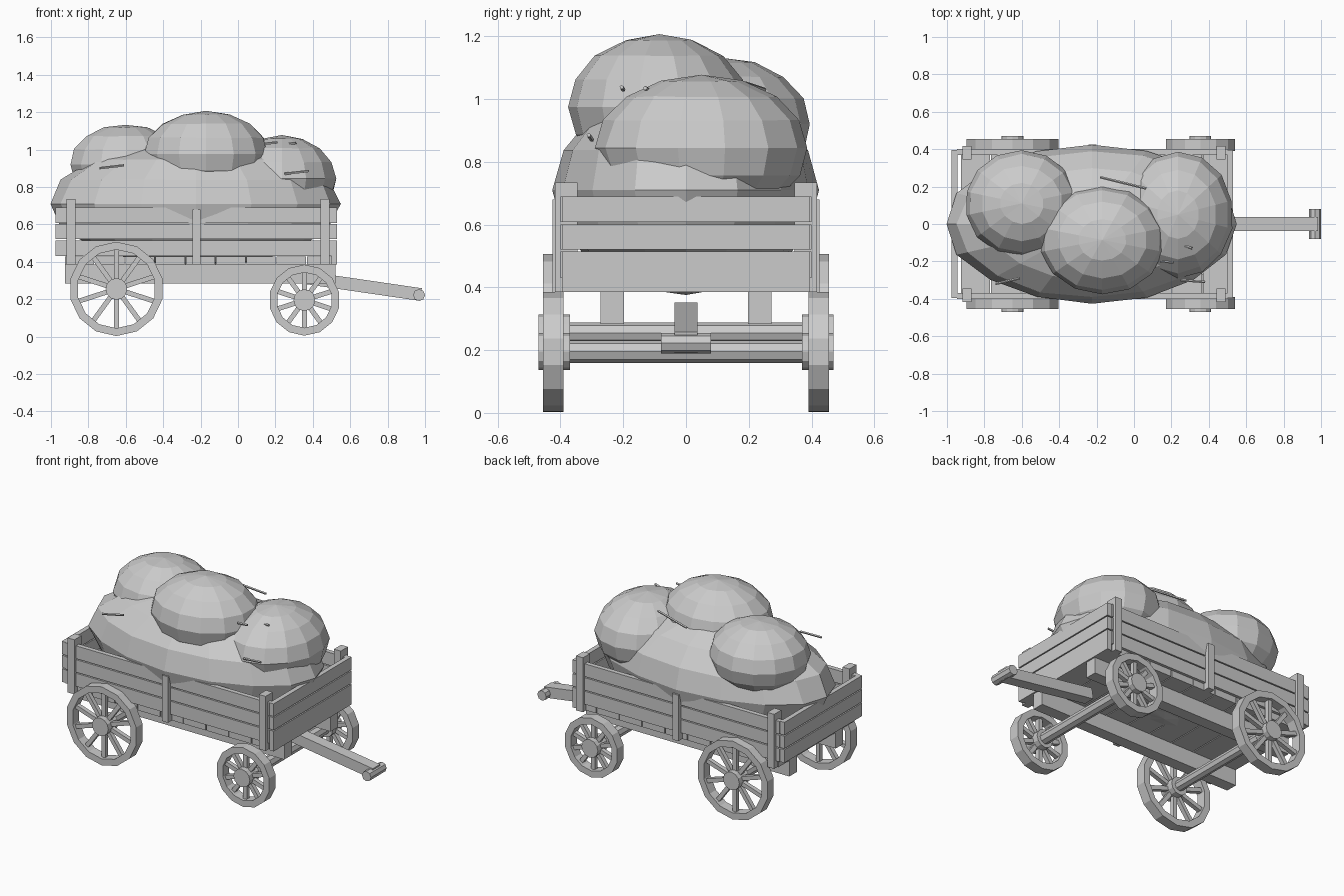
import bpy, bmesh, math, random
from mathutils import Vector, Matrix

if "Cube" in bpy.data.objects:
    bpy.data.objects.remove(bpy.data.objects["Cube"])

random.seed(4)
grey = bpy.data.materials.new("light_grey")
grey.diffuse_color = (0.6, 0.6, 0.6, 1)
grey.use_nodes = True
grey.node_tree.nodes["Principled BSDF"].inputs["Base Color"].default_value = grey.diffuse_color


def finish(name, bm):
    bmesh.ops.recalc_face_normals(bm, faces=bm.faces)
    me = bpy.data.meshes.new(name)
    bm.to_mesh(me)
    bm.free()
    me.materials.append(grey)
    ob = bpy.data.objects.new(name, me)
    bpy.context.collection.objects.link(ob)
    return ob


def add_box(bm, x0, x1, y0, y1, z0, z1, m=Matrix()):
    t = Matrix.Translation(((x0 + x1) / 2, (y0 + y1) / 2, (z0 + z1) / 2))
    s = Matrix.Diagonal((x1 - x0, y1 - y0, z1 - z0, 1))
    bmesh.ops.create_cube(bm, size=1, matrix=m @ t @ s)


def box(name, *dims):
    bm = bmesh.new()
    add_box(bm, *dims)
    return finish(name, bm)


def add_rod(bm, a, b, r, sides):
    a, b = Vector(a), Vector(b)
    d = b - a
    m = Matrix.Translation((a + b) / 2) @ d.to_track_quat('Z', 'Y').to_matrix().to_4x4()
    bmesh.ops.create_cone(bm, cap_ends=True, segments=sides, radius1=r, radius2=r,
                          depth=d.length, matrix=m)


def rod(name, a, b, r, sides=8):
    bm = bmesh.new()
    add_rod(bm, a, b, r, sides)
    return finish(name, bm)


# Wheel: square-section rim, hub and radiating spokes
def wheel(name, x, z, r, side, sides=14, spokes=10):
    bm = bmesh.new()
    ring = []
    for i in range(sides):
        a = 2 * math.pi * i / sides + math.pi / 2
        ring.append([bm.verts.new((x + q * math.cos(a), side * y, z + q * math.sin(a)))
                     for q, y in ((r, .39), (r, .455), (r - .042, .455), (r - .042, .39))])
    for i in range(sides):
        p, q = ring[i], ring[(i + 1) % sides]
        for k in range(4):
            bm.faces.new((p[k], p[(k + 1) % 4], q[(k + 1) % 4], q[k]))
    add_rod(bm, (x, side * .37, z), (x, side * .47, z), .058, 12)
    for i in range(spokes):
        m = Matrix.Translation((x, side * .422, z)) @ Matrix.Rotation(2 * math.pi * i / spokes, 4, 'Y')
        add_box(bm, -.013, .013, -.014, .014, .04, r - .035, m)
    finish(name, bm)


for label, x, z, r, ar in (("rear", -.65, .255, .252, .033), ("front", .355, .195, .19, .036)):
    for side, s in (("right", -1), ("left", 1)):
        wheel(f"{label}_wheel_{side}", x, z, r, s)
    rod(f"{label}_axle", (x, -.38, z), (x, .38, z), ar)

# Under-frame beams
for side, s in (("right", -1), ("left", 1)):
    y = sorted((s * .197, s * .273))
    box(f"frame_beam_{side}", -.925, .52, *y, .283, .386)

# Floor planks across the bed
bm = bmesh.new()
x0, pitch = -.925, .1617
for i in range(9):
    add_box(bm, x0 + i * pitch, x0 + (i + 1) * pitch - .006, -.385, .385, .385, .428)
finish("floor_planks", bm)

# Side and end boards, three high
bm = bmesh.new()
for z0, z1 in ((.43, .514), (.521, .601), (.608, .69)):
    for s in (-1, 1):
        add_box(bm, -.945, .5, *sorted((s * .37, s * .4)), z0, z1)
    add_box(bm, -.975, -.945, -.395, .395, z0, z1)
    add_box(bm, .5, .53, -.395, .395, z0 if z0 > .5 else .385, z1)
finish("wagon_boards", bm)

# Corner posts and middle stakes
bm = bmesh.new()
for s in (-1, 1):
    for x in (-.918, .44):
        add_box(bm, x, x + .048, *sorted((s * .345, s * .417)), .385, .735)
    add_box(bm, -.243, -.2, *sorted((s * .385, s * .425)), .385, .68)
finish("posts", bm)

# Sloping tongue with cross handle
ang = math.atan2(.073, .5)
m = Matrix.Translation((.34, 0, .318)) @ Matrix.Rotation(ang, 4, 'Y')
bm = bmesh.new()
add_box(bm, 0, .645, -.037, .037, -.034, .034, m)
finish("tongue", bm)
rod("tongue_handle", (.968, -.08, .222), (.968, .08, .222), .032)


# Hay heaps: faceted, slightly uneven ellipsoids
def heap(name, centre, radii, segs, rings, jitter):
    bm = bmesh.new()
    bmesh.ops.create_uvsphere(bm, u_segments=segs, v_segments=rings, radius=1)
    for v in bm.verts:
        v.co *= 1 + random.uniform(-jitter, jitter)
        v.co = Vector(c + r * k for c, r, k in zip(centre, radii, v.co))
    finish(name, bm)


heap("hay_base", (-.225, 0, .71), (.775, .425, .335), 16, 8, .012)
heap("hay_heap_rear", (-.6, .11, .92), (.305, .285, .214), 14, 8, .012)
heap("hay_heap_middle", (-.17, -.085, .975), (.338, .29, .23), 14, 8, .01)
heap("hay_heap_front", (.235, .05, .845), (.295, .337, .23), 14, 8, .012)

# Loose straws
for i, (a, b) in enumerate((
        ((-.74, -.32, .9), (-.61, -.29, .915)),
        ((.25, -.3, .87), (.38, -.31, .885)),
        ((-.18, .25, 1.03), (.065, .19, 1.05)),
        ((.14, -.2, 1.03), (.21, -.205, 1.038)),
        ((.27, -.12, 1.03), (.31, -.13, 1.035)))):
    rod(f"straw_{i + 1}", a, b, .007, 5)
